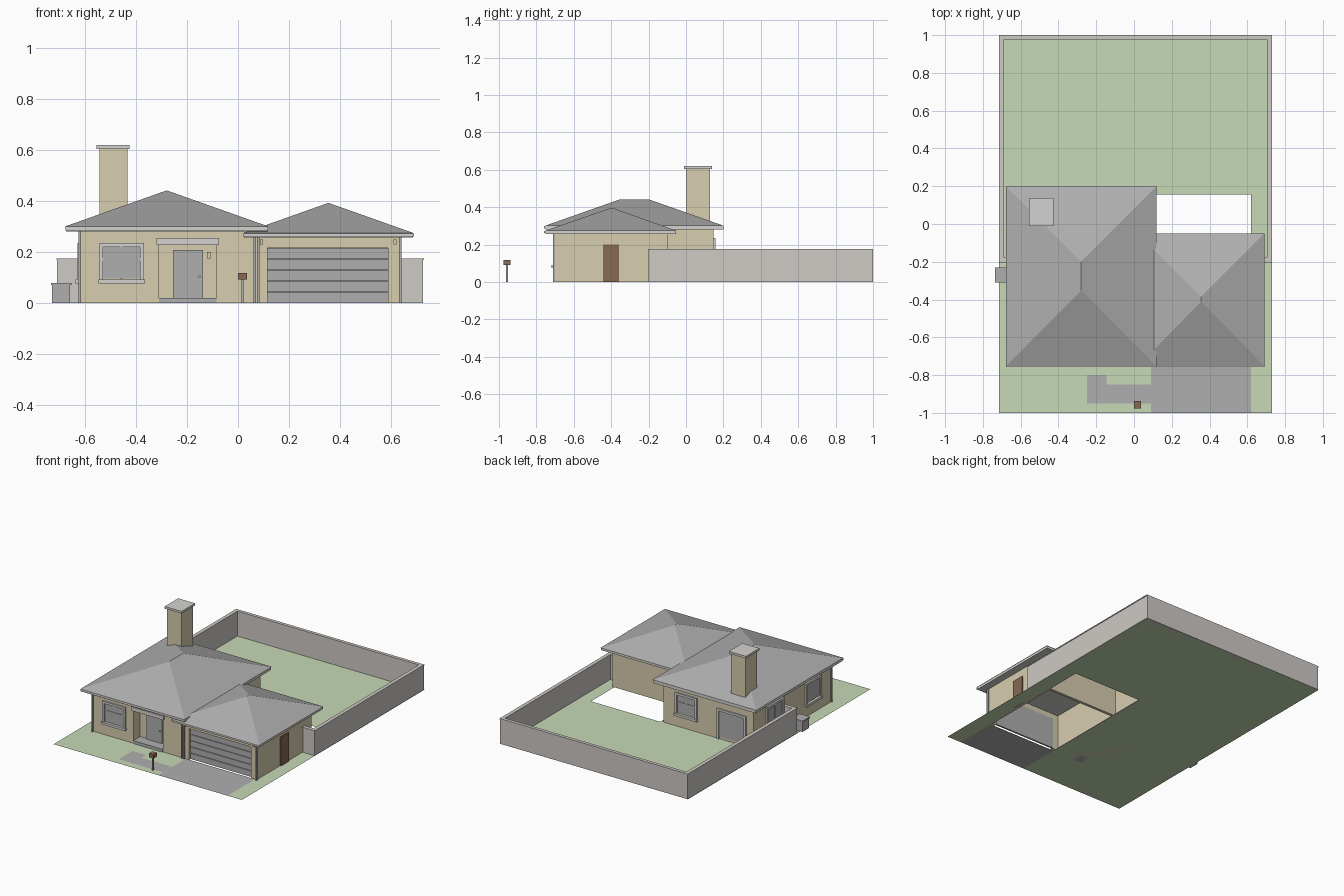
import bpy, bmesh, math

if "Cube" in bpy.data.objects:
    bpy.data.objects.remove(bpy.data.objects["Cube"])

def mat(name, rgb):
    m = bpy.data.materials.new(name)
    m.diffuse_color = (*rgb, 1)
    m.use_nodes = True
    m.node_tree.nodes["Principled BSDF"].inputs["Base Color"].default_value = m.diffuse_color
    return m

TAN = mat("stucco", (0.68, 0.61, 0.43))
GREEN = mat("grass", (0.57, 0.70, 0.47))
BROWN = mat("wood", (0.25, 0.14, 0.085))
LIGHT = mat("trim", (0.66, 0.65, 0.63))
STONE = mat("fence_stone", (0.62, 0.59, 0.56))
GREY = mat("mid_grey", (0.43, 0.43, 0.43))

def finish(name, bm, m):
    bmesh.ops.recalc_face_normals(bm, faces=bm.faces)
    me = bpy.data.meshes.new(name)
    bm.to_mesh(me)
    bm.free()
    ob = bpy.data.objects.new(name, me)
    bpy.context.collection.objects.link(ob)
    if m:
        me.materials.append(m)
    return ob

def box(name, x0, x1, y0, y1, z0, z1, m=None):
    bm = bmesh.new()
    bmesh.ops.create_cube(bm, size=1)
    for v in bm.verts:
        v.co = (x1 if v.co.x > 0 else x0, y1 if v.co.y > 0 else y0, z1 if v.co.z > 0 else z0)
    return finish(name, bm, m)

def rects(name, areas, z, m):
    """Flat horizontal panels in one mesh."""
    bm = bmesh.new()
    for x0, x1, y0, y1 in areas:
        bm.faces.new([bm.verts.new((x, y, z)) for x, y in ((x0, y0), (x1, y0), (x1, y1), (x0, y1))])
    bmesh.ops.remove_doubles(bm, verts=bm.verts, dist=1e-5)
    for f in bm.faces:
        if f.normal.z < 0:
            f.normal_flip()
    return finish(name, bm, m)

def prism(name, pts, z0, z1, m):
    """Extruded footprint."""
    bm = bmesh.new()
    f = bm.faces.new([bm.verts.new((x, y, z0)) for x, y in pts])
    r = bmesh.ops.extrude_face_region(bm, geom=[f])
    for v in r["geom"]:
        if isinstance(v, bmesh.types.BMVert):
            v.co.z = z1
    return finish(name, bm, m)

def hip_roof(name, x0, x1, y0, y1, z0, ztop, ya, yb):
    bm = bmesh.new()
    a, b, c, d = [bm.verts.new((x, y, z0)) for x, y in ((x0, y0), (x1, y0), (x1, y1), (x0, y1))]
    xm = (x0 + x1) / 2
    p, q = bm.verts.new((xm, ya, ztop)), bm.verts.new((xm, yb, ztop))
    for f in ((a, b, p), (b, c, q, p), (c, d, q), (d, a, p, q), (d, c, b, a)):
        bm.faces.new(f)
    return finish(name, bm, GREY)

# main house wall planes: left, right, front, back
L, R, F, B = -0.62, 0.07, -0.70, 0.147

def on_wall(name, side, u0, u1, d0, d1, z0, z1, m=None):
    """Box on a wall: u runs along it, d is the distance outwards."""
    if side == "front":
        return box(name, u0, u1, F - d1, F - d0, z0, z1, m)
    if side == "back":
        return box(name, u0, u1, B + d0, B + d1, z0, z1, m)
    return box(name, L - d1, L - d0, u0, u1, z0, z1, m)

def window(name, side, u0, u1, z0, z1, sill=True, bar=True):
    t, um, zm = 0.015, (u0 + u1) / 2, (z0 + z1) / 2
    on_wall(name + "_glass", side, u0 + t, u1 - t, 0, 0.003, z0 + t, z1 - t, GREY)
    for i, (a, b) in enumerate(((u0, u0 + t), (u1 - t, u1))):
        on_wall(f"{name}_jamb_{i}", side, a, b, 0, 0.01, z0, z1, LIGHT)
    on_wall(name + "_head", side, u0 + t, u1 - t, 0, 0.01, z1 - t, z1, LIGHT)
    on_wall(name + "_mullion", side, um - 0.004, um + 0.004, 0, 0.006, z0 + t, z1 - t, GREY)
    if bar:
        on_wall(name + "_bar", side, u0 + t, u1 - t, 0, 0.006, zm + 0.01, zm + 0.018, GREY)
    if sill:
        on_wall(name + "_sill", side, u0 - 0.004, u1 + 0.004, 0, 0.018, z0 - 0.004, z0 + 0.012, LIGHT)

# lawn with an opening for driveway and garage, paving
rects("lawn", [(-0.715, 0.09, -1, 0.155), (0.62, 0.73, -1, 0.155), (-0.715, 0.73, 0.155, 1)], 0, GREEN)
rects("driveway", [(0.09, 0.62, -1, -0.70)], 0, GREY)
rects("path", [(-0.25, -0.145, -0.95, -0.80), (-0.145, 0.09, -0.95, -0.85)], 0.001, GREY)

# garden wall with coping
fence = [(-0.711, -0.691, -0.2, 1), (0.707, 0.727, -0.2, 1), (-0.691, 0.707, 0.98, 1),
         (-0.691, L, -0.2, -0.18), (0.637, 0.707, -0.2, -0.18)]
for i, (x0, x1, y0, y1) in enumerate(fence):
    box(f"garden_wall_{i}", x0, x1, y0, y1, 0, 0.168, STONE)
    e = 0.003
    box(f"garden_wall_coping_{i}", x0 - e, x1 + e, y0 - e, min(y1 + e, 1), 0.168, 0.175, STONE)

# main house with recessed porch
P = F + 0.07
prism("house_walls", [(L, F), (-0.31, F), (-0.31, P), (-0.085, P), (-0.085, F), (R, F), (R, B), (L, B)], 0, 0.28, TAN)
box("porch_header", -0.31, -0.085, F, P, 0.235, 0.28, TAN)
box("porch_lintel", -0.32, -0.075, F - 0.012, F + 0.01, 0.228, 0.255, LIGHT)
box("porch_step", -0.31, -0.085, F - 0.005, P, 0, 0.02, GREY)
box("front_door", -0.255, -0.137, P - 0.008, P, 0.02, 0.208, GREY)
box("front_door_handle", -0.155, -0.148, P - 0.016, P - 0.008, 0.10, 0.107, LIGHT)
box("porch_lamp", -0.121, -0.109, P - 0.012, P, 0.175, 0.2, TAN)

# windows and patio door
window("front_window", "front", -0.545, -0.37, 0.08, 0.235)
window("back_window", "back", -0.19, -0.023, 0.08, 0.235)
window("patio_door", "back", -0.567, -0.344, 0.0, 0.21, sill=False, bar=False)
window("side_window_rear", "left", -0.18, 0.007, 0.08, 0.235, bar=False)
window("side_window_front", "left", -0.587, -0.42, 0.08, 0.235, bar=False)

# garage, open underneath
GR, GB, T = 0.635, -0.10, 0.02
box("garage_right_wall", GR - T, GR, F, GB, 0, 0.257, TAN)
box("garage_back_wall", R, GR - T, GB - T, GB, 0, 0.257, TAN)
box("garage_pier_left", R, 0.115, F, F + T, 0, 0.257, TAN)
box("garage_pier_right", 0.59, GR - T, F, F + T, 0, 0.257, TAN)
box("garage_header", 0.115, 0.59, F, F + T, 0.215, 0.257, TAN)
box("garage_door_backing", 0.115, 0.59, F + 0.02, F + 0.026, 0, 0.217, GREY)
for i in range(5):
    box(f"garage_door_panel_{i}", 0.115, 0.59, F + 0.014, F + 0.02, i * 0.0432, i * 0.0432 + 0.04, GREY)
box("garage_side_door", GR, GR + 0.008, -0.445, -0.358, 0, 0.2, BROWN)
for i, x in enumerate((0.092, 0.617)):
    box(f"garage_lamp_{i}", x - 0.006, x + 0.006, F - 0.012, F, 0.23, 0.25, TAN)

# roofs with fascia boards
box("house_fascia", -0.675, 0.115, -0.75, 0.2, 0.28, 0.302, LIGHT)
hip_roof("house_roof", -0.678, 0.118, -0.753, 0.2, 0.301, 0.442, -0.352, -0.2)
box("house_gutter", -0.678, 0.118, -0.758, -0.75, 0.285, 0.3, LIGHT)
box("garage_fascia", 0.023, 0.688, -0.75, -0.053, 0.257, 0.275, LIGHT)
hip_roof("garage_roof", 0.02, 0.691, -0.753, -0.05, 0.274, 0.393, -0.41, -0.385)
box("garage_gutter", 0.02, 0.691, -0.758, -0.75, 0.261, 0.273, LIGHT)

# drainpipes
for i, (x, top) in enumerate(((L - 0.002, 0.28), (0.065, 0.28), (0.08, 0.257), (GR + 0.002, 0.257))):
    box(f"drainpipe_{i}", x - 0.005, x + 0.005, F - 0.012, F, 0, top, GREY)

# chimney
box("chimney", -0.545, -0.435, 0.0, 0.127, 0.26, 0.605, TAN)
box("chimney_cap", -0.556, -0.426, -0.01, 0.138, 0.605, 0.62, LIGHT)

# cooling unit
box("cooling_unit", -0.73, -0.66, -0.305, -0.235, 0, 0.07, GREY)
box("cooling_unit_lid", -0.735, -0.655, -0.31, -0.23, 0.07, 0.078, GREY)

# mailbox
box("mailbox_post", 0.014, 0.022, -0.962, -0.952, 0, 0.092, GREY)
box("mailbox", 0.0, 0.036, -0.976, -0.938, 0.092, 0.118, BROWN)
